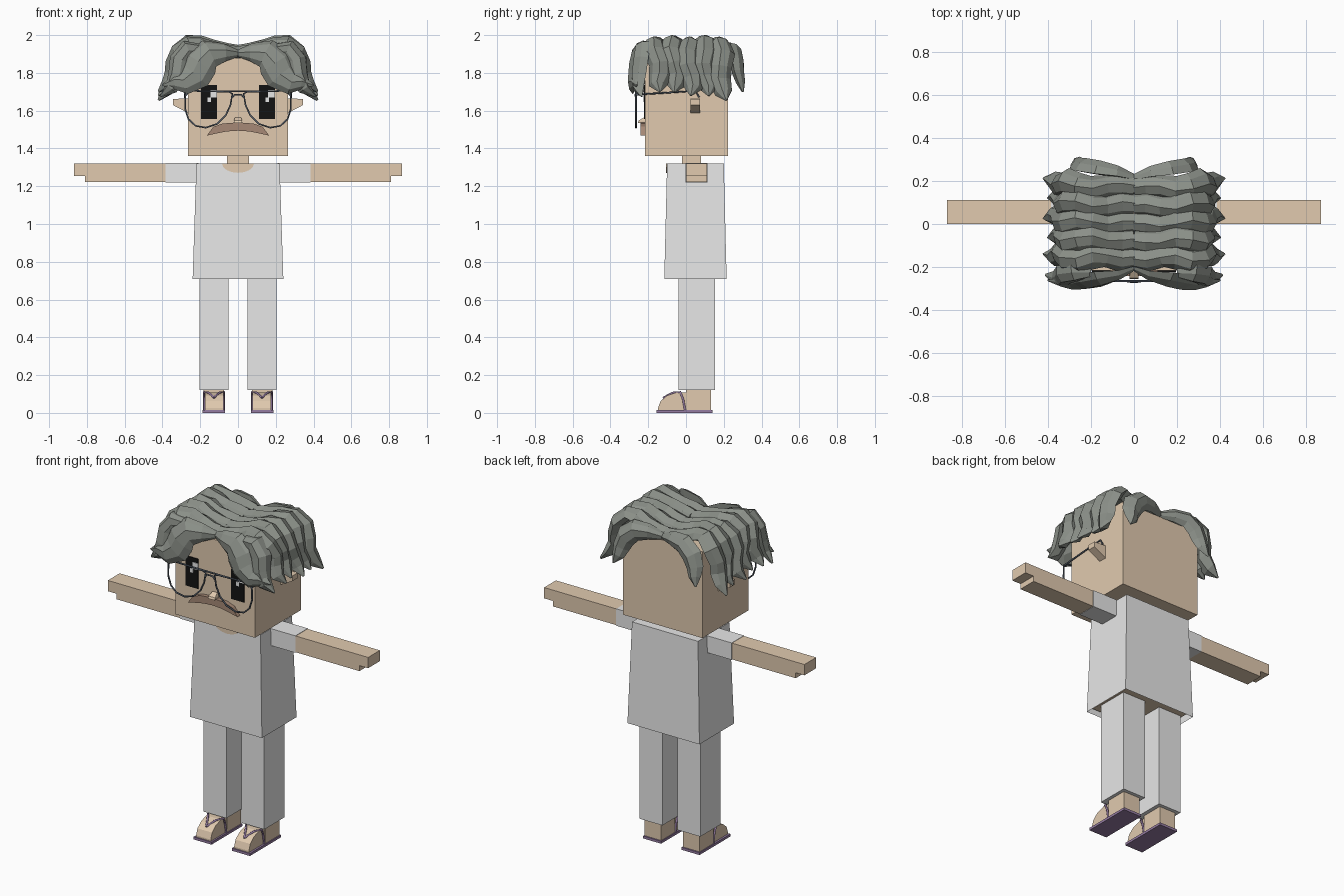
import bpy, bmesh, math
from mathutils import Vector

if "Cube" in bpy.data.objects:
    bpy.data.objects.remove(bpy.data.objects["Cube"], do_unlink=True)


def material(name, r, g, b):
    m = bpy.data.materials.new(name)
    m.use_nodes = True
    m.diffuse_color = (r, g, b, 1)
    m.node_tree.nodes["Principled BSDF"].inputs["Base Color"].default_value = (r, g, b, 1)
    return m


SKIN = material("skin", 0.75, 0.59, 0.43)
CLOTH = material("white cloth", 0.8, 0.8, 0.8)
HAIR = material("grey hair", 0.26, 0.28, 0.25)
BLACK = material("eye black", 0.006, 0.006, 0.006)
GLINT = material("eye glint", 0.9, 0.9, 0.9)
FRAME = material("slate frame", 0.09, 0.11, 0.14)
BROWN = material("moustache brown", 0.38, 0.25, 0.18)
PURPLE = material("sandal purple", 0.3, 0.2, 0.36)


def add(name, bm, mat):
    bmesh.ops.recalc_face_normals(bm, faces=bm.faces)
    me = bpy.data.meshes.new(name)
    bm.to_mesh(me)
    bm.free()
    me.materials.append(mat)
    ob = bpy.data.objects.new(name, me)
    bpy.context.collection.objects.link(ob)
    return ob


def loft(name, rings, mat, caps=(True, True)):
    """Skin a list of equal-sized rings of points."""
    bm = bmesh.new()
    rows = [[bm.verts.new(p) for p in ring] for ring in rings]
    n = len(rows[0])
    for a, b in zip(rows, rows[1:]):
        for i in range(n):
            j = (i + 1) % n
            bm.faces.new((a[i], a[j], b[j], b[i]))
    for row, cap in zip((rows[0], rows[-1]), caps):
        if cap:
            bm.faces.new(row)
    return add(name, bm, mat)


def rect(x0, x1, y0, y1, z):
    return [(x0, y0, z), (x1, y0, z), (x1, y1, z), (x0, y1, z)]


def box(name, x, y, z, mat):
    return loft(name, [rect(*x, *y, z[0]), rect(*x, *y, z[1])], mat)


def plate(name, outline, y0, y1, mat):
    """Extrude an x-z outline between two depths."""
    return loft(name, [[(x, y, z) for x, z in outline] for y in (y0, y1)], mat)


def tube(name, points, radius, mat, cyclic=False):
    cu = bpy.data.curves.new(name, "CURVE")
    cu.dimensions = "3D"
    cu.bevel_depth, cu.bevel_resolution = radius, 1
    cu.use_fill_caps = True
    sp = cu.splines.new("POLY")
    sp.points.add(len(points) - 1)
    for p, co in zip(sp.points, points):
        p.co = (*co, 1)
    sp.use_cyclic_u = cyclic
    cu.materials.append(mat)
    ob = bpy.data.objects.new(name, cu)
    bpy.context.collection.objects.link(ob)
    return ob


def lock(name, path, widths, depth, hint):
    """Sweep a ridged section along a path, ending in a point."""
    pts = [Vector(p) for p in path]
    rings = []
    for i, p in enumerate(pts):
        t = (pts[min(i + 1, len(pts) - 1)] - pts[max(i - 1, 0)]).normalized()
        u = Vector(hint(p))
        n = (u - t * u.dot(t)).normalized()
        w = t.cross(n)
        d = depth * min(1, widths[i] / max(widths) + 0.1)
        section = ((-1, -0.2), (-0.6, 0.6), (0.1, 1), (0.7, 0.5), (1, -0.3), (0, -0.7))
        rings.append([p + w * a * widths[i] + n * b * d for a, b in section])
    return loft(name, rings, HAIR)


# Head, neck and body
box("head", (-0.265, 0.265), (-0.217, 0.222), (1.36, 1.88), SKIN)
box("neck", (-0.057, 0.057), (-0.02, 0.08), (1.3, 1.365), SKIN)
loft("shirt", [rect(-0.24, 0.24, -0.115, 0.215, 0.71),
               rect(-0.22, 0.22, -0.1, 0.2, 1.32)], CLOTH, (False, True))
loft("inner_body", [rect(-0.215, 0.215, -0.095, 0.19, 0.73),
                    rect(-0.2, 0.2, -0.085, 0.18, 1.31)], SKIN)
arc = [math.pi * i / 8 for i in range(9)]
plate("collar_opening", [(0.085 * math.cos(a), 1.321 - 0.05 * math.sin(a)) for a in arc],
      -0.106, -0.098, SKIN)
plate("neckline", [(0.07 * math.cos(a), 1.321 - 0.01 * math.sin(a)) for a in arc], -0.1, 0.08, SKIN)

# Nose: slopes outward from the face, plus moustache
loft("nose", [rect(-0.022, 0.022, -0.255, -0.21, 1.535),
              rect(-0.022, 0.022, -0.25, -0.21, 1.548),
              rect(-0.016, 0.016, -0.222, -0.21, 1.565)], SKIN)
half = [(0, 1.538), (0.08, 1.532), (0.13, 1.515), (0.165, 1.468),
        (0.12, 1.478), (0.06, 1.49), (0, 1.494)]
plate("moustache", half + [(-x, z) for x, z in half[-2:0:-1]], -0.242, -0.21, BROWN)

# Eyes with two square glints each
for side, x in (("left", 0.11), ("right", -0.196)):
    box(side + "_eye", (x, x + 0.086), (-0.222, -0.214), (1.555, 1.735), BLACK)
    box(side + "_large_glint", (x + 0.05, x + 0.086), (-0.225, -0.217), (1.67, 1.71), GLINT)
    box(side + "_small_glint", (x + 0.035, x + 0.053), (-0.225, -0.217), (1.645, 1.67), GLINT)

lens = [(0.03, 1.69), (0.04, 1.63), (0.065, 1.575), (0.11, 1.53), (0.17, 1.51), (0.225, 1.52),
        (0.262, 1.555), (0.28, 1.61), (0.278, 1.68), (0.25, 1.705), (0.12, 1.702), (0.05, 1.7)]
for side, s in (("left", 1), ("right", -1)):
    def span(a, b):
        return tuple(sorted((s * a, s * b)))

    # Arms
    box(side + "_sleeve", span(0.21, 0.385), (-0.003, 0.115), (1.22, 1.322), CLOTH)
    box(side + "_arm", span(0.385, 0.81), (0, 0.112), (1.222, 1.32), SKIN)
    box(side + "_fingers", span(0.81, 0.868), (0, 0.112), (1.255, 1.32), SKIN)

    # Legs and feet
    box(side + "_trouser_leg", span(0.05, 0.203), (-0.04, 0.153), (0.12, 0.76), CLOTH)
    box(side + "_heel", span(0.073, 0.183), (0, 0.132), (0.012, 0.122), SKIN)
    top = [(0, 0.108), (-0.05, 0.108), (-0.1, 0.092), (-0.135, 0.062), (-0.148, 0.025), (-0.148, 0.012), (0, 0.012)]
    loft(side + "_toes", [[(s * x, y, z) for y, z in top] for x in (0.078, 0.176)], SKIN)
    box(side + "_sole", span(0.068, 0.188), (-0.155, 0.14), (0, 0.015), PURPLE)
    for edge, x in (("inner", 0.075), ("outer", 0.179)):
        tube(f"{side}_{edge}_strap", [(s * x, -0.005, 0.015), (s * x, -0.015, 0.07),
             (s * x, -0.03, 0.11), (s * (x + 0.127) / 2, -0.07, 0.106), (s * 0.127, -0.12, 0.08)], 0.006, PURPLE)

    # Ear wedge: upright outer edge above a slanted underside
    ear = [(0.26, 1.585), (0.345, 1.63), (0.345, 1.662), (0.26, 1.665)]
    plate(side + "_ear", [(s * x, z) for x, z in ear], 0.025, 0.075, SKIN)

    # Spectacles
    tube(side + "_lens_rim", [(s * x, -0.265, z) for x, z in lens], 0.005, FRAME, True)
    tube(side + "_temple", [(s * 0.278, -0.265, 1.685), (s * 0.282, -0.1, 1.695),
                            (s * 0.282, 0.05, 1.705), (s * 0.282, 0.07, 1.67)], 0.005, FRAME)

    # Five locks combed from the parting down each side of the head
    sweep = [(0, 1.9), (0.06, 1.905), (0.13, 1.925), (0.2, 1.945), (0.26, 1.95), (0.315, 1.91),
             (0.34, 1.85), (0.345, 1.79), (0.375, 1.735), (0.42, 1.7)]
    widths = [0.052, 0.06, 0.055, 0.062, 0.06, 0.066, 0.06, 0.062, 0.046, 0.004]
    for k in range(5):
        y = 0.175 - 0.083 * k
        drop = (0.045, 0.03, 0.02, 0.01, 0)[k]
        path = []
        for i, (x, z) in enumerate(sweep):
            fall = max(0, i - 4) / 5
            path.append((s * (x - 0.02 * (k % 2) * fall),
                         y + 0.014 * math.sin(i * 1.6 + k) * min(1, i / 2) + 0.025 * fall,
                         z + 0.008 * (k % 2) - drop * fall))
        lock(f"{side}_lock_{k + 1}", path, widths, 0.045,
             lambda p: (p.x * 1.6, 0, p.z - 1.62))

    # Swept fringe at the front, with a second curl beneath its tip
    fringe = [(0, -0.205, 1.905), (0.07, -0.235, 1.91), (0.15, -0.25, 1.905), (0.2, -0.26, 1.85),
              (0.23, -0.265, 1.79), (0.285, -0.275, 1.75), (0.335, -0.27, 1.755), (0.4, -0.26, 1.735)]
    lock(side + "_fringe", [(s * x, y, z) for x, y, z in fringe],
         [0.02, 0.05, 0.08, 0.095, 0.09, 0.065, 0.045, 0.004], 0.04, lambda p: (0, -1, 0.25))
    curl = [(0.2, -0.22, 1.93), (0.27, -0.225, 1.93), (0.315, -0.235, 1.87),
            (0.325, -0.245, 1.79), (0.355, -0.25, 1.72), (0.41, -0.235, 1.675)]
    lock(side + "_fringe_curl", [(s * x, y, z) for x, y, z in curl],
         [0.03, 0.055, 0.06, 0.055, 0.04, 0.004], 0.045, lambda p: (p.x, -0.7, 0.3))

    # Back lock
    nape = [(0, 0.215, 1.9), (0.08, 0.24, 1.915), (0.16, 0.255, 1.91), (0.22, 0.265, 1.86),
            (0.245, 0.27, 1.8), (0.255, 0.285, 1.75), (0.275, 0.3, 1.7)]
    lock(side + "_back_lock", [(s * x, y, z) for x, y, z in nape],
         [0.02, 0.045, 0.06, 0.065, 0.055, 0.04, 0.004], 0.04, lambda p: (0, 1, 0.25))

# Spectacle bridges
tube("upper_bridge", [(-0.12, -0.265, 1.702), (0.12, -0.265, 1.702)], 0.005, FRAME)
tube("nose_bridge", [(-0.035, -0.265, 1.665), (-0.018, -0.268, 1.685),
                     (0.018, -0.268, 1.685), (0.035, -0.265, 1.665)], 0.005, FRAME)
